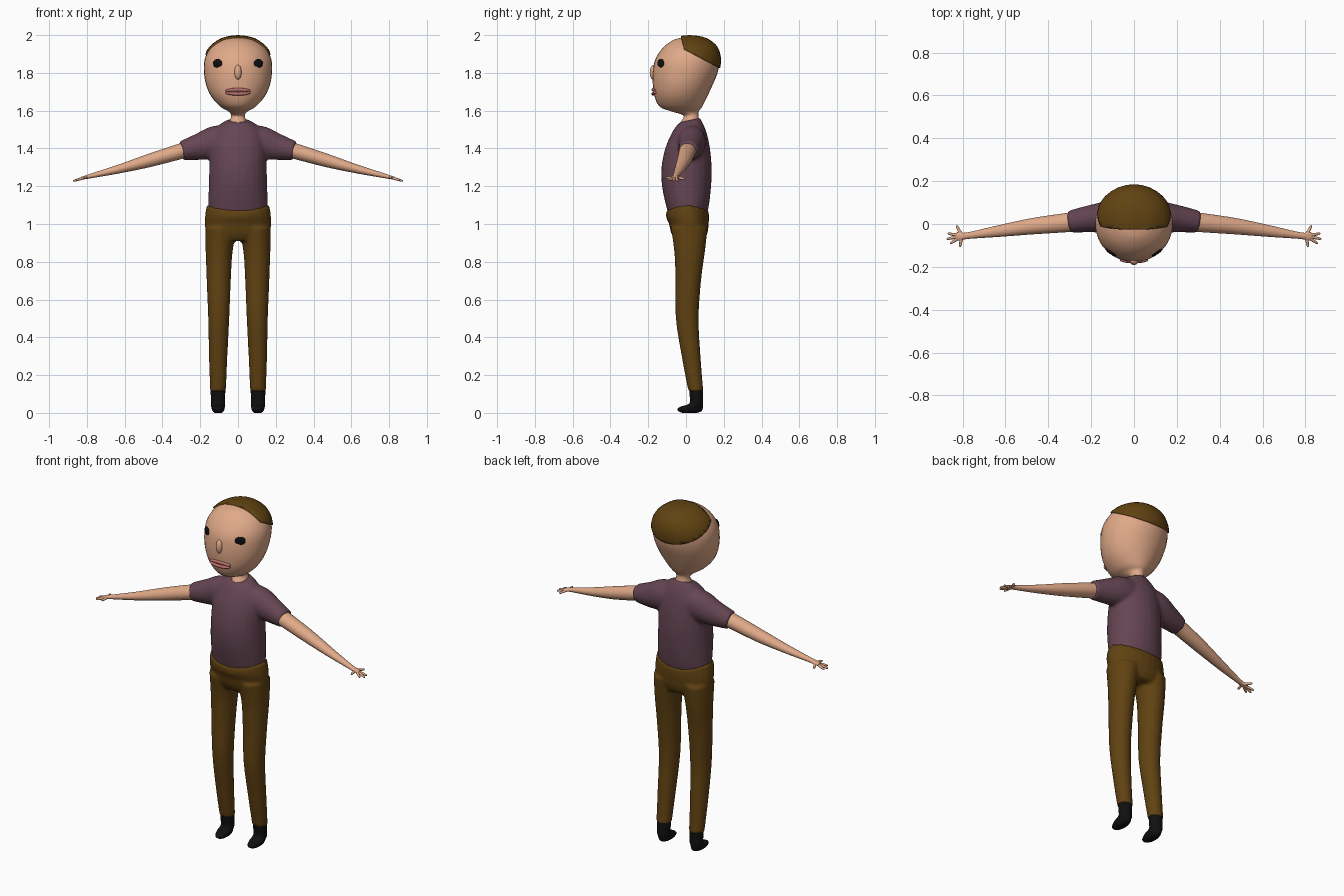
import bpy
import bmesh
from math import cos, sin, pi, radians, sqrt
from mathutils import Vector, Matrix

default_cube = bpy.data.objects.get("Cube")
if default_cube:
    bpy.data.objects.remove(default_cube, do_unlink=True)


def make_material(name, r, g, b):
    mat = bpy.data.materials.new(name)
    mat.use_nodes = True
    mat.diffuse_color = (r, g, b, 1)
    shader = mat.node_tree.nodes["Principled BSDF"]
    shader.inputs["Base Color"].default_value = (r, g, b, 1)
    shader.inputs["Roughness"].default_value = 0.7
    return mat


SKIN = make_material("skin", 0.75, 0.4, 0.25)
PLUM = make_material("plum_cloth", 0.13, 0.06, 0.085)
BROWN = make_material("brown", 0.12, 0.055, 0.006)
BLACK = make_material("black", 0.005, 0.005, 0.005)
PINK = make_material("lip_pink", 0.5, 0.16, 0.15)


def slab(z, rx, front, back, cx=0.0, dip=0.0, tilt=0.0):
    """Horizontal section given by half width and front and back limits."""
    return (cx, (front + back) / 2, z, rx, (back - front) / 2, dip, tilt)


def knot(x, y, z, wide, tall):
    """Section of a tube that runs along its own path."""
    return (x, y, z, wide, tall, 0.0, 0.0)


def interpolate(rings, steps):
    """Catmull-Rom interpolation of section values."""
    result = []
    for i in range(len(rings) - 1):
        a, b = rings[max(i - 1, 0)], rings[i]
        c, d = rings[i + 1], rings[min(i + 2, len(rings) - 1)]
        for k in range(steps):
            t = k / steps
            result.append([
                (2 * q + (r - p) * t + (2 * p - 5 * q + 4 * r - s) * t * t
                 + (3 * q - p - 3 * r + s) * t ** 3) / 2
                for p, q, r, s in zip(a, b, c, d)])
    result.append(list(rings[-1]))
    return result


def loft(bm, rings, upright=True, side=1, segments=24, steps=4):
    """Skin a closed tube over interpolated sections."""
    rings = interpolate(rings, steps)
    centres = [Vector((side * r[0], r[1], r[2])) for r in rings]
    loops = []
    for i, ring in enumerate(rings):
        u, v = Vector((1, 0, 0)), Vector((0, 1, 0))
        if not upright:
            ahead = centres[min(i + 1, len(rings) - 1)] - centres[max(i - 1, 0)]
            u = ahead.cross(Vector((0, 0, 1))).normalized()
            v = u.cross(ahead).normalized()
        loop = []
        for k in range(segments):
            a = 2 * pi * k / segments
            lift = Vector((0, 0, ring[6] * sin(a) - ring[5] * sin(a) ** 2))
            loop.append(bm.verts.new(
                centres[i] + u * ring[3] * cos(a) + v * ring[4] * sin(a) + lift))
        loops.append(loop)
    for low, high in zip(loops, loops[1:]):
        for k in range(segments):
            n = (k + 1) % segments
            bm.faces.new((low[k], low[n], high[n], high[k]))
    bm.faces.new(loops[0])
    bm.faces.new(loops[-1])


def finish(bm, name, mat, blend=False):
    """Turn a bmesh into a smooth object, optionally fusing its volumes."""
    bmesh.ops.recalc_face_normals(bm, faces=bm.faces)
    for face in bm.faces:
        face.smooth = True
    for edge in bm.edges:
        edge.smooth = edge.calc_face_angle(0) < 0.9
    mesh = bpy.data.meshes.new(name)
    bm.to_mesh(mesh)
    bm.free()
    mesh.materials.append(mat)
    obj = bpy.data.objects.new(name, mesh)
    bpy.context.scene.collection.objects.link(obj)
    if blend:
        fuse = obj.modifiers.new("fuse", 'REMESH')
        fuse.mode = 'VOXEL'
        fuse.voxel_size = 0.009
        fuse.use_smooth_shade = True
        soften = obj.modifiers.new("soften", 'SMOOTH')
        soften.factor = 0.5
        soften.iterations = 4
    return obj


def ellipsoid(name, mat, centre, radii, turn=0.0):
    bm = bmesh.new()
    shape = (Matrix.Translation(centre) @ Matrix.Rotation(turn, 4, 'Z')
             @ Matrix.Diagonal((*radii, 1)))
    bmesh.ops.create_uvsphere(bm, u_segments=16, v_segments=10, radius=1, matrix=shape)
    return finish(bm, name, mat)


# Head with neck
skull = [
    slab(1.62, 0.092, -0.138, 0.085), slab(1.67, 0.138, -0.165, 0.11),
    slab(1.73, 0.167, -0.175, 0.138), slab(1.80, 0.18, -0.176, 0.167),
    slab(1.87, 0.177, -0.163, 0.177), slab(1.93, 0.147, -0.125, 0.16),
    slab(1.97, 0.095, -0.075, 0.115), slab(1.985, 0.05, -0.03, 0.07),
    slab(1.99, 0.008, 0.01, 0.026),
]
neck = [
    slab(1.50, 0.05, -0.05, 0.07), slab(1.545, 0.044, -0.025, 0.07),
    slab(1.575, 0.036, -0.014, 0.065), slab(1.597, 0.052, -0.08, 0.068),
]
bm = bmesh.new()
loft(bm, neck + skull, segments=32)
finish(bm, "head", SKIN)

# Hair cap, trimmed along the hairline
bm = bmesh.new()
loft(bm, skull, segments=32)
middle = Vector((0, 0.01, 1.8))
bmesh.ops.scale(bm, vec=(1.04, 1.05, 1.05), space=Matrix.Translation(-middle), verts=bm.verts)
hairline = [(-0.095, 1.975), (-0.012, 1.93), (0.005, 1.855),
            (0.058, 1.797), (0.106, 1.782), (0.185, 1.808)]
for (y0, z0), (y1, z1) in zip(hairline, hairline[1:]):
    bmesh.ops.bisect_plane(
        bm, geom=bm.verts[:] + bm.edges[:] + bm.faces[:], plane_co=(0, y0, z0),
        plane_no=(0, z0 - z1, y1 - y0), clear_inner=True)
hair = finish(bm, "hair", BROWN)
shell = hair.modifiers.new("thickness", 'SOLIDIFY')
shell.thickness = 0.018
shell.offset = -1

# Face
ellipsoid("nose", SKIN, (0, -0.173, 1.803), (0.019, 0.019, 0.039))
for side, label in ((1, "left"), (-1, "right")):
    ellipsoid(label + "_eye", BLACK, (side * 0.108, -0.133, 1.85),
              (0.029, 0.008, 0.024), side * radians(34))
for sign, label in ((1, "upper"), (-1, "lower")):
    bm = bmesh.new()
    lip = []
    for k in range(-3, 4):
        bow = sqrt(1 - (k / 3.3) ** 2)
        lip.append(knot(0.021 * k, -0.158 - 0.016 * bow,
                        1.70 + sign * 0.011 * bow, 0.009, 0.004 + 0.005 * bow))
    loft(bm, lip, upright=False, segments=12)
    finish(bm, label + "_lip", PINK)

# Shirt: torso and sleeves fused
bm = bmesh.new()
loft(bm, [
    slab(1.04, 0.148, -0.088, 0.105), slab(1.09, 0.157, -0.104, 0.12),
    slab(1.20, 0.155, -0.127, 0.133), slab(1.30, 0.152, -0.13, 0.136),
    slab(1.40, 0.15, -0.11, 0.127), slab(1.48, 0.135, -0.076, 0.11),
    slab(1.53, 0.093, -0.047, 0.088, tilt=0.006),
    slab(1.55, 0.053, -0.032, 0.074, tilt=0.012),
])
for side in (1, -1):
    loft(bm, [
        knot(0.03, 0.03, 1.445, 0.07, 0.08), knot(0.12, 0.03, 1.432, 0.075, 0.087),
        knot(0.2, 0.025, 1.41, 0.064, 0.072), knot(0.3, 0.01, 1.388, 0.052, 0.05),
    ], upright=False, side=side)
finish(bm, "shirt", PLUM, blend=True)

# Trousers: hips and legs fused
bm = bmesh.new()
loft(bm, [
    slab(0.91, 0.14, -0.055, 0.095), slab(0.95, 0.168, -0.078, 0.114),
    slab(1.0, 0.176, -0.09, 0.12), slab(1.05, 0.174, -0.105, 0.122, dip=0.015),
    slab(1.1, 0.166, -0.105, 0.12, dip=0.032),
])
for side in (1, -1):
    loft(bm, [
        slab(0.115, 0.042, 0.012, 0.092, 0.106), slab(0.3, 0.049, -0.023, 0.077, 0.105),
        slab(0.5, 0.056, -0.054, 0.067, 0.102), slab(0.7, 0.064, -0.056, 0.08, 0.102),
        slab(0.85, 0.071, -0.062, 0.1, 0.1), slab(0.98, 0.084, -0.08, 0.115, 0.09),
    ], side=side)
finish(bm, "trousers", BROWN, blend=True)

# Shoes, arms and hands for each side
for side, label in ((1, "left"), (-1, "right")):
    bm = bmesh.new()
    loft(bm, [
        slab(0.0, 0.018, -0.02, 0.06, 0.105), slab(0.008, 0.028, -0.038, 0.08, 0.105),
        slab(0.02, 0.034, -0.046, 0.088, 0.105), slab(0.034, 0.036, -0.026, 0.09, 0.106),
        slab(0.05, 0.037, 0.018, 0.09, 0.106), slab(0.085, 0.038, 0.02, 0.089, 0.106),
        slab(0.125, 0.039, 0.016, 0.089, 0.106),
    ], side=side)
    finish(bm, label + "_shoe", BLACK)

    bm = bmesh.new()
    loft(bm, [
        knot(0.2, 0.02, 1.41, 0.045, 0.04), knot(0.3, 0.008, 1.386, 0.045, 0.041),
        knot(0.47, -0.01, 1.336, 0.038, 0.035), knot(0.63, -0.033, 1.291, 0.027, 0.023),
        knot(0.78, -0.055, 1.254, 0.015, 0.012), knot(0.81, -0.056, 1.247, 0.022, 0.009),
        knot(0.828, -0.056, 1.244, 0.016, 0.006),
    ], upright=False, side=side)
    finish(bm, label + "_arm", SKIN)

    bm = bmesh.new()
    for tip_x, tip_y in ((0.812, -0.108), (0.858, -0.092), (0.874, -0.07),
                         (0.87, -0.044), (0.828, -0.006)):
        tip = Vector((tip_x, tip_y, 1.246 - (tip_x - 0.8) * 0.25))
        root = Vector((0.803, -0.056, 1.248))
        loft(bm, [knot(*root.lerp(tip, t), r, r)
                  for t, r in ((0, 0.008), (0.6, 0.007), (0.92, 0.005), (1, 0.001))],
             upright=False, side=side, segments=10)
    finish(bm, label + "_fingers", SKIN)
